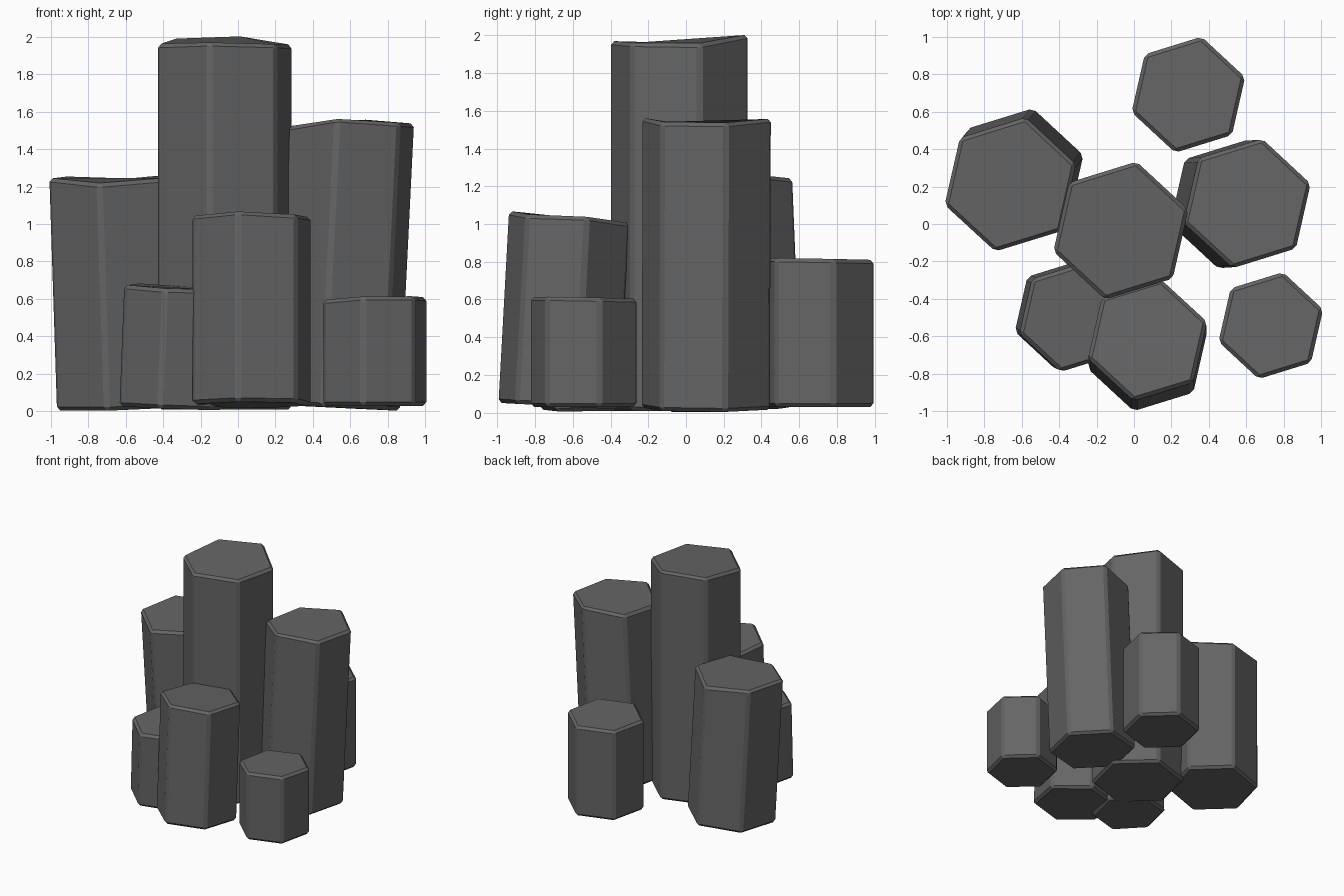
import bpy
import math
from mathutils import Vector

cube = bpy.data.objects.get("Cube")
if cube:
    bpy.data.objects.remove(cube, do_unlink=True)

# One dark stone colour
stone = bpy.data.materials.new("dark_grey_stone")
stone.use_nodes = True
grey = (0.13, 0.13, 0.13, 1.0)
stone.diffuse_color = grey
shader = stone.node_tree.nodes["Principled BSDF"]
shader.inputs["Base Color"].default_value = grey
shader.inputs["Roughness"].default_value = 0.9

SIDES = 6
TURN = 0.3       # shared twist of every hexagon
CHAMFER = 0.02


def column(name, base, top, radius, heights):
    """Leaning hexagonal column with an uneven top and chamfered edges."""
    foot = Vector(base)
    axis = (Vector((*top, sum(heights) / SIDES)) - foot).normalized()
    lean = Vector((0, 0, 1)).rotation_difference(axis)
    lower, upper = [], []
    for i, height in enumerate(heights):
        angle = TURN + math.tau * i / SIDES
        spoke = Vector((math.cos(angle), math.sin(angle), 0)) * radius
        corner = foot + lean @ spoke
        lower.append(corner)
        upper.append(corner + axis * ((height - corner.z) / axis.z))

    faces = [tuple(reversed(range(SIDES))), tuple(range(SIDES, 2 * SIDES))]
    for i in range(SIDES):
        j = (i + 1) % SIDES
        faces.append((i, j, j + SIDES, i + SIDES))

    mesh = bpy.data.meshes.new(name)
    mesh.from_pydata(lower + upper, [], faces)
    mesh.materials.append(stone)
    obj = bpy.data.objects.new(name, mesh)
    bpy.context.collection.objects.link(obj)
    bevel = obj.modifiers.new("chamfer", 'BEVEL')
    bevel.width = CHAMFER
    bevel.segments = 1
    bevel.limit_method = 'ANGLE'
    return obj


# Upright columns
column("tall_centre_column", (-0.07, -0.035, 0.01), (-0.07, -0.035), 0.377,
       (1.955, 2.005, 1.99, 1.96, 1.97, 1.96))
column("back_column", (0.29, 0.69, 0.03), (0.29, 0.69), 0.317,
       (0.815, 0.81, 0.81, 0.81, 0.82, 0.82))
column("small_left_column", (0.73, -0.542, 0.03), (0.73, -0.542), 0.292,
       (0.61, 0.605, 0.60, 0.595, 0.615, 0.615))

# Leaning columns
column("left_column", (0.53, 0.105, 0.02), (0.605, 0.11), 0.354,
       (1.535, 1.56, 1.53, 1.52, 1.565, 1.54))
column("right_column", (-0.62, 0.26, 0.02), (-0.66, 0.21), 0.367,
       (1.27, 1.24, 1.255, 1.245, 1.215, 1.245))
column("front_column", (0.072, -0.675, 0.035), (0.072, -0.62), 0.333,
       (1.04, 1.005, 1.02, 1.045, 1.07, 1.05))
column("small_right_column", (-0.35, -0.485, 0.018), (-0.325, -0.497), 0.3,
       (0.65, 0.665, 0.685, 0.675, 0.655, 0.65))
